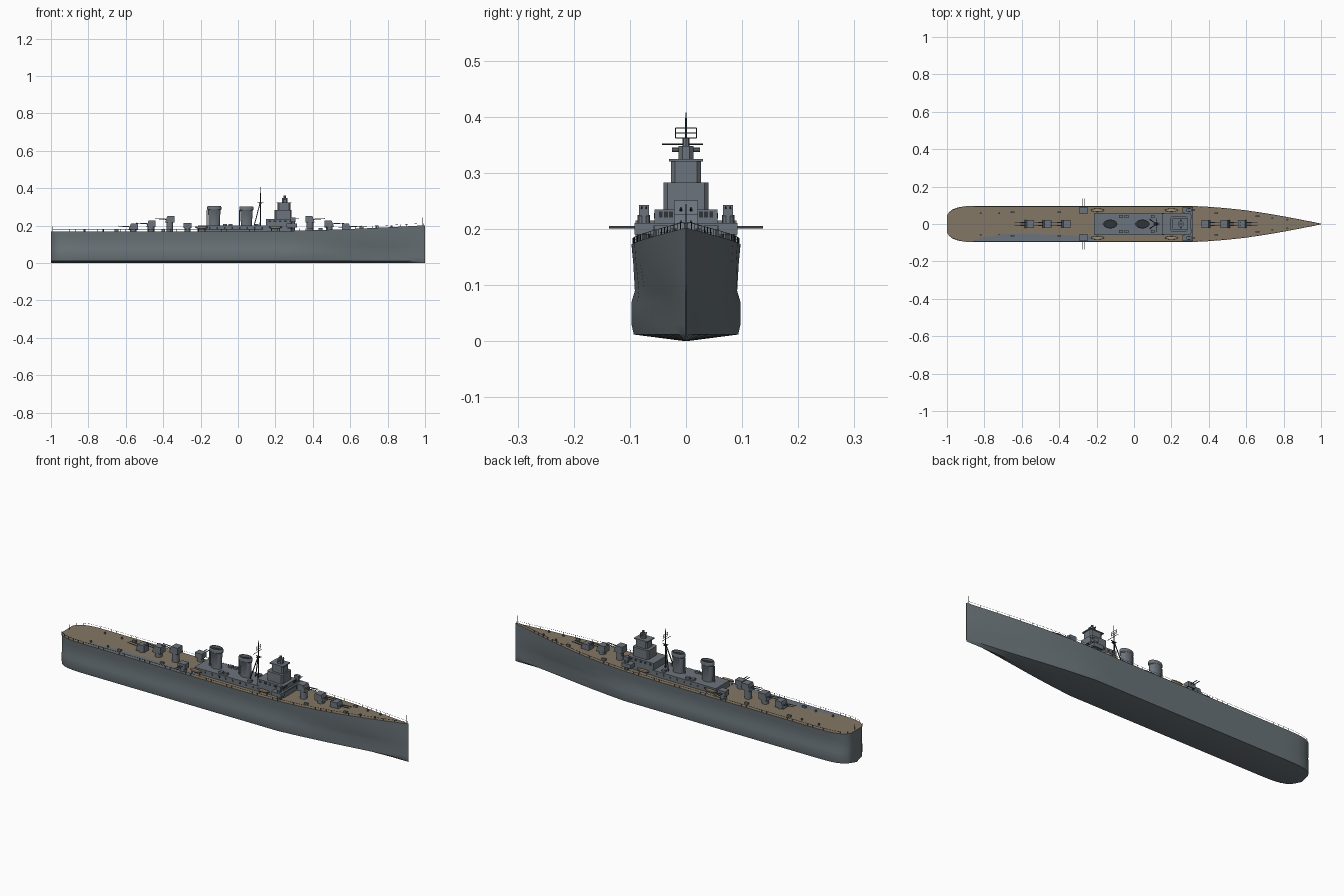
import bpy
import bmesh
import math
from mathutils import Matrix, Vector

cube = bpy.data.objects.get("Cube")
if cube:
    bpy.data.objects.remove(cube)


def material(name, color):
    mat = bpy.data.materials.new(name)
    mat.use_nodes = True
    mat.diffuse_color = (*color, 1)
    mat.node_tree.nodes["Principled BSDF"].inputs["Base Color"].default_value = (*color, 1)
    return mat


HULL = material("hull grey", (0.14, 0.17, 0.185))
STEEL = material("superstructure grey", (0.15, 0.175, 0.2))
WOOD = material("deck wood", (0.23, 0.185, 0.13))
DARK = material("dark fittings", (0.03, 0.035, 0.04))
BOAT = material("boat tan", (0.36, 0.29, 0.19))


def finish(name, bm, *mats, smooth=True):
    bmesh.ops.recalc_face_normals(bm, faces=bm.faces)
    mesh = bpy.data.meshes.new(name)
    bm.to_mesh(mesh)
    bm.free()
    for mat in mats:
        mesh.materials.append(mat)
    if smooth:
        mesh.shade_smooth()
        mesh.set_sharp_from_angle(angle=math.radians(35))
    obj = bpy.data.objects.new(name, mesh)
    bpy.context.collection.objects.link(obj)
    return obj


def box(bm, x0, x1, y0, y1, z0, z1):
    mid = Vector((x0 + x1, y0 + y1, z0 + z1)) / 2
    size = Matrix.Diagonal((x1 - x0, y1 - y0, z1 - z0, 1))
    return bmesh.ops.create_cube(bm, size=1, matrix=Matrix.Translation(mid) @ size)["verts"]


def rod(bm, a, b, r, r2=None, sides=6):
    a, b = Vector(a), Vector(b)
    turn = (b - a).to_track_quat("Z", "Y").to_matrix().to_4x4()
    return bmesh.ops.create_cone(bm, cap_ends=True, segments=sides, radius1=r,
                                 radius2=r if r2 is None else r2, depth=(b - a).length,
                                 matrix=Matrix.Translation((a + b) / 2) @ turn)["verts"]


def interp(table, x):
    for (xa, va), (xb, vb) in zip(table, table[1:]):
        if x <= xb:
            return va + (vb - va) * (x - xa) / (xb - xa)
    return table[-1][1]


# Hull plan and sheer
PLAN = [(-1, 0.045), (-0.99, 0.062), (-0.97, 0.078), (-0.94, 0.089), (-0.9, 0.095),
        (-0.84, 0.097), (0.3, 0.097), (0.4, 0.092), (0.5, 0.084), (0.6, 0.073), (0.7, 0.058),
        (0.8, 0.041), (0.9, 0.022), (0.97, 0.008), (1, 0.001)]


def width(x):
    return interp(PLAN, x)


def deck_z(x):
    return 0.17 + 0.032 * (max(0, x - 0.1) / 0.9) ** 1.6


stations = sorted({x for x, w in PLAN} | {i / 10 for i in range(-8, 10)})


def section(x):
    w, top = width(x), deck_z(x)
    fine = 1 - 0.3 * min(1, max(0, (x - 0.3) / 0.5))
    side = [(fine * 0.96, 0.012), (fine, 0.03), (fine, 0.07),
            (0.94 * (1 + fine) / 2, 0.09), (0.97, 0.14), (1, top)]
    half = [Vector((x, w * f, z)) for f, z in side]
    mirror = [Vector((x, -v.y, v.z)) for v in reversed(half)]
    return mirror + [Vector((x, 0, 0))] + half


bm = bmesh.new()
rings = [[bm.verts.new(p) for p in section(x)] for x in stations]
for ra, rb in zip(rings, rings[1:]):
    for i in range(len(ra) - 1):
        bm.faces.new((ra[i], rb[i], rb[i + 1], ra[i + 1]))
bm.faces.new(rings[0])
bm.faces.new(rings[-1])
finish("hull", bm, HULL)

# Wooden deck
bm = bmesh.new()
edges = [[bm.verts.new((x, s * width(x), deck_z(x))) for s in (-1, 1)] for x in stations]
for a, b in zip(edges, edges[1:]):
    bm.faces.new((a[0], b[0], b[1], a[1]))
finish("deck", bm, WOOD, smooth=False)

# Grey steel strip on the aft right deck
bm = bmesh.new()
strip = [(-0.88, -0.094), (-0.8, -0.07), (-0.68, -0.052), (-0.5, -0.054),
         (-0.28, -0.063), (-0.2, -0.06), (-0.2, -0.096)]
face = bm.faces.new([bm.verts.new((x, y, 0.1715)) for x, y in strip])
finish("deck_steel_strip", bm, STEEL, smooth=False)

# Railings, following the deck edge
bm = bmesh.new()
for s in (-1, 1):
    last = None
    for i in range(67):
        x = -0.99 + i * 0.03
        foot = Vector((x, s * width(x) * 0.98, deck_z(x)))
        head = foot + Vector((0, 0, 0.011))
        rod(bm, foot, head, 0.0007, sides=4)
        if last:
            rod(bm, last, head, 0.0005, sides=3)
        last = head
rod(bm, (0.985, 0, 0.2), (0.985, 0, 0.245), 0.001)
rod(bm, (-0.99, 0, 0.17), (-0.99, 0, 0.195), 0.001)
finish("railings_and_staffs", bm, DARK)

# Central deckhouse and bridge tiers
bm = bmesh.new()
box(bm, -0.215, 0.16, -0.058, 0.058, 0.165, 0.2)
box(bm, 0.15, 0.305, -0.056, 0.056, 0.165, 0.235)
box(bm, 0.27, 0.315, -0.075, 0.075, 0.205, 0.211)
finish("deckhouse", bm, STEEL, smooth=False)

bm = bmesh.new()
tiers = [(0.195, 0.287, 0.04, 0.235, 0.283), (0.212, 0.28, 0.027, 0.283, 0.322),
         (0.235, 0.265, 0.013, 0.322, 0.348)]
for x0, x1, half, z0, z1 in tiers:
    verts = box(bm, x0, x1, -half, half, z0, z1)
    uprights = {e for v in verts for e in v.link_edges
                if abs(e.verts[0].co.z - e.verts[1].co.z) > 0.01}
    bmesh.ops.bevel(bm, geom=list(uprights), offset=0.007, segments=1, affect="EDGES")
box(bm, 0.205, 0.285, -0.03, 0.03, 0.32, 0.325)
rod(bm, (0.25, -0.025, 0.341), (0.25, 0.025, 0.341), 0.004, sides=8)
rod(bm, (0.25, 0, 0.345), (0.25, 0, 0.362), 0.006, sides=8)
finish("bridge_tower", bm, STEEL, smooth=False)

# Bridge windows and deckhouse scuttles
bm = bmesh.new()
for s in (-1, 1):
    for i in range(3):
        y = s * (0.027 + i * 0.009)
        box(bm, 0.303, 0.307, y - 0.0035, y + 0.0035, 0.221, 0.231)
    for i in range(9):
        x = -0.19 + i * 0.04
        box(bm, x - 0.004, x + 0.004, s * 0.058 - 0.001, s * 0.058 + 0.001, 0.182, 0.192)
    for i in range(5):
        x = 0.17 + i * 0.028
        box(bm, x - 0.007, x + 0.007, s * 0.056 - 0.001, s * 0.056 + 0.001, 0.219, 0.229)
finish("windows", bm, DARK, smooth=False)


# Funnels: oval, flared cap, dark open top
def funnel(name, x, top):
    bm = bmesh.new()
    levels = [(0.195, 0.85), (0.21, 0.85), (top - 0.022, 0.95), (top - 0.018, 1.08),
              (top - 0.006, 1.08), (top, 1), (top, 0.85), (top - 0.012, 0.85)]
    rings = []
    for z, scale in levels:
        ring = []
        for i in range(24):
            a = math.tau * i / 24
            ring.append(bm.verts.new((x + 0.035 * scale * math.cos(a),
                                      0.022 * scale * math.sin(a), z)))
        rings.append(ring)
    for ra, rb in zip(rings, rings[1:]):
        for i in range(24):
            j = (i + 1) % 24
            bm.faces.new((ra[i], ra[j], rb[j], rb[i]))
    bm.faces.new(rings[-1]).material_index = 1
    rod(bm, (x - 0.038, 0, 0.2), (x - 0.038, 0, top - 0.02), 0.003)
    finish(name, bm, STEEL, DARK)


funnel("aft_funnel", -0.127, 0.305)
funnel("forward_funnel", 0.045, 0.303)


# Main gun turrets, each on a round base
def turret(name, x, z, facing):
    bm = bmesh.new()
    rod(bm, (x, 0, deck_z(x) - 0.005), (x, 0, z - 0.017), 0.018, sides=16)
    house = box(bm, x - 0.025, x + 0.025, -0.021, 0.021, z - 0.018, z + 0.017)
    for v in house:
        if v.co.z > z and (v.co.x - x) * facing > 0:
            v.co.x -= facing * 0.012
    for s in (-1, 1):
        start = Vector((x + facing * 0.018, s * 0.009, z))
        rod(bm, start, start + Vector((facing * 0.062, 0, 0.004)), 0.0028, 0.0018, 8)
    finish(name, bm, STEEL)


for i, (ahead, astern, z) in enumerate([(0.385, -0.365, 0.234), (0.488, -0.465, 0.21),
                                        (0.58, -0.56, 0.194)], 1):
    turret("forward_turret_%d" % i, ahead, z, 1)
    turret("aft_turret_%d" % i, astern, z, -1)

for s, side in ((1, "left"), (-1, "right")):
    # Side gun mounts trained outward
    bm = bmesh.new()
    x, y = -0.27, s * 0.072
    rod(bm, (x, y, 0.168), (x, y, 0.19), 0.017, sides=12)
    box(bm, x - 0.021, x + 0.021, y - 0.018, y + 0.018, 0.188, 0.215)
    for dx in (-0.007, 0.007):
        rod(bm, (x + dx, y, 0.203), (x + dx, s * 0.137, 0.203), 0.002, sides=8)
    finish(side + "_side_gun", bm, STEEL)

    # Light guns on pedestals beside the bridge
    bm = bmesh.new()
    x, y = 0.295, s * 0.075
    rod(bm, (x, y, 0.17), (x, y, 0.225), 0.011, sides=10)
    box(bm, x - 0.013, x + 0.013, y - 0.009, y + 0.009, 0.223, 0.243)
    box(bm, x - 0.035, x + 0.02, y - 0.017, y + 0.017, 0.19, 0.211)
    for dy in (-0.004, 0.004):
        rod(bm, (x, y + dy, 0.235), (x + 0.03, y + dy, 0.24), 0.0015)
    finish(side + "_light_gun", bm, STEEL)

    # Ship's boats outside the deckhouse
    for name, x in (("aft", -0.195), ("forward", 0.2)):
        bm = bmesh.new()
        shape = Matrix.Translation((x, s * 0.074, 0.194)) @ Matrix.Diagonal((0.036, 0.009, 0.011, 1))
        bmesh.ops.create_uvsphere(bm, u_segments=12, v_segments=8, radius=1, matrix=shape)
        for v in bm.verts:
            v.co.z = min(v.co.z, 0.196)
        for dx in (-0.022, 0.022):
            rod(bm, (x + dx, s * 0.074, 0.168), (x + dx, s * 0.074, 0.188), 0.002)
        finish("%s_%s_boat" % (side, name), bm, BOAT)

# Tripod mast with yard and lattice frame
bm = bmesh.new()
rod(bm, (0.12, 0, 0.195), (0.12, 0, 0.408), 0.004, 0.0012, 8)
for s in (-1, 1):
    rod(bm, (0.085, s * 0.025, 0.195), (0.119, 0, 0.325), 0.0025)
    rod(bm, (0.12, s * 0.019, 0.362), (0.12, s * 0.019, 0.38), 0.001)
for z in (0.362, 0.371, 0.38):
    rod(bm, (0.12, -0.019, z), (0.12, 0.019, z), 0.001)
rod(bm, (0.12, -0.043, 0.351), (0.12, 0.03, 0.351), 0.0013)
rod(bm, (0.105, 0, 0.325), (0.137, 0, 0.325), 0.002)
box(bm, 0.112, 0.128, -0.008, 0.008, 0.318, 0.322)
finish("mast", bm, DARK)

# Capstans, bollards, vents and lockers
bm = bmesh.new()
for x in (-0.82, -0.72, 0.74, 0.82):
    for s in (-1, 1):
        y = s * width(x) * 0.6
        rod(bm, (x, y, deck_z(x)), (x, y, deck_z(x) + 0.009), 0.005, sides=10)
for x in (-0.65, -0.4, 0.44, 0.66):
    for s in (-1, 1):
        y = s * width(x) * 0.65
        box(bm, x - 0.01, x + 0.01, y - 0.005, y + 0.005, deck_z(x) - 0.002, deck_z(x) + 0.01)
for x in (-0.04, -0.07, 0.1):
    for s in (-1, 1):
        box(bm, x - 0.01, x + 0.01, s * 0.04 - 0.008, s * 0.04 + 0.008, 0.199, 0.21)
finish("deck_fittings", bm, STEEL)
